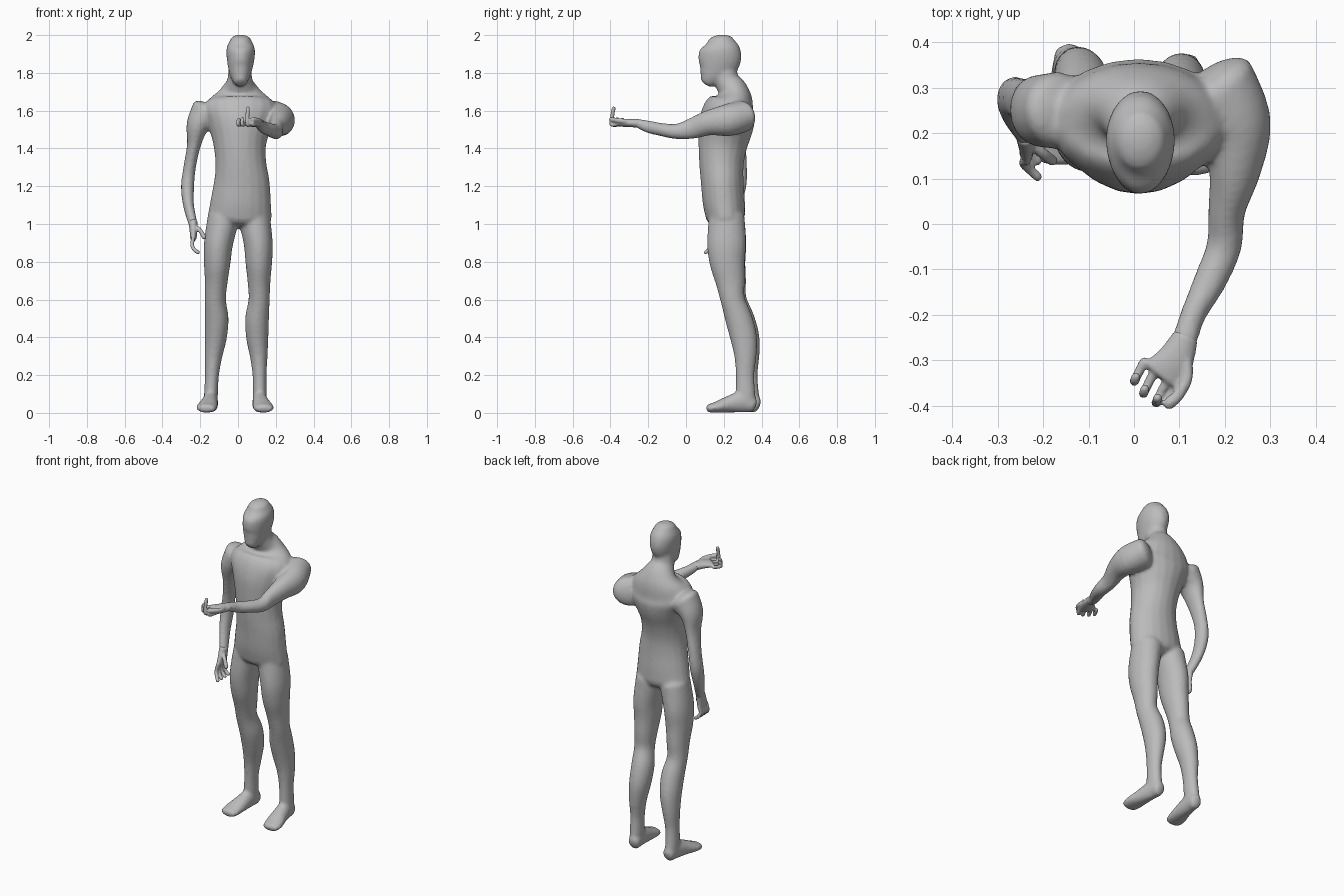
import bpy
import bmesh
import math
from mathutils import Vector

default_cube = bpy.data.objects.get("Cube")
if default_cube:
    bpy.data.objects.remove(default_cube, do_unlink=True)

SIDES = 20
STEPS = 4

# one plain grey for the whole figure
grey = bpy.data.materials.new("plain grey")
grey.use_nodes = True
grey.diffuse_color = (.5, .5, .5, 1)
grey.node_tree.nodes["Principled BSDF"].inputs["Base Color"].default_value = grey.diffuse_color


def smooth_sections(sections):
    """Catmull-Rom interpolation of (x, y, z, half width, half depth)."""
    rows = [Vector(s) for s in sections]
    padded = [rows[0]] + rows + [rows[-1]]
    result = []
    for p, q, r, s in zip(padded, padded[1:], padded[2:], padded[3:]):
        for step in range(STEPS):
            t = step / STEPS
            result.append(q + (r - p) * t / 2
                          + (p * 2 - q * 5 + r * 4 - s) * t * t / 2
                          + (q * 3 - p - r * 3 + s) * t * t * t / 2)
    return result + [rows[-1]]


def add_ring(bm, centre, tangent, width, depth):
    """Ellipse across the tangent; its width lies as near to x as it can."""
    across = Vector((1, 0, 0))
    across = (across - tangent * across.dot(tangent)).normalized()
    up = tangent.cross(across)
    angles = [math.tau * i / SIDES for i in range(SIDES)]
    return [bm.verts.new(centre + across * (width * math.cos(a)) + up * (depth * math.sin(a)))
            for a in angles]


def add_limb(bm, sections, dome=.5):
    """Closed, round-ended loft through the sections."""
    rows = smooth_sections(sections)
    centres = [Vector(row[:3]) for row in rows]
    last = len(rows) - 1
    rings = []

    def add_cap(index, direction, angles):
        row = rows[index]
        tangent = (centres[min(index + 1, last)] - centres[max(index - 1, 0)]).normalized()
        reach = min(row[3], row[4]) * dome * direction
        for a in angles:
            rings.append(add_ring(bm, centres[index] + tangent * (reach * math.sin(a)),
                                  tangent, row[3] * math.cos(a), row[4] * math.cos(a)))

    add_cap(0, -1, (1.4, 1, .5))
    for i, row in enumerate(rows):
        tangent = (centres[min(i + 1, last)] - centres[max(i - 1, 0)]).normalized()
        rings.append(add_ring(bm, centres[i], tangent, row[3], row[4]))
    add_cap(last, 1, (.5, 1, 1.4))

    for low, high in zip(rings, rings[1:]):
        for i in range(SIDES):
            j = (i + 1) % SIDES
            bm.faces.new((low[i], low[j], high[j], high[i]))
    bm.faces.new(rings[0][::-1])
    bm.faces.new(rings[-1])


def add_finger(bm, radius, *points):
    add_limb(bm, [(*p, radius, radius) for p in points], dome=1)


def finish(name, bm, voxel, rounds):
    """Fuse the overlapping lofts into one smooth skin."""
    bmesh.ops.recalc_face_normals(bm, faces=bm.faces)
    mesh = bpy.data.meshes.new(name)
    bm.to_mesh(mesh)
    bm.free()
    mesh.materials.append(grey)
    obj = bpy.data.objects.new(name, mesh)
    bpy.context.collection.objects.link(obj)
    remesh = obj.modifiers.new("Fuse", 'REMESH')
    remesh.mode = 'VOXEL'
    remesh.voxel_size = voxel
    remesh.use_smooth_shade = True
    soften = obj.modifiers.new("Soften", 'SMOOTH')
    soften.factor = .5
    soften.iterations = rounds


body = bmesh.new()

# torso and neck
add_limb(body, [
    (.01, .21, 1.04, .17, .105), (.015, .2, 1.12, .16, .112),
    (.02, .192, 1.22, .148, .113), (.015, .188, 1.32, .135, .118),
    (.01, .195, 1.42, .14, .13), (.01, .212, 1.52, .17, .145),
    (.01, .23, 1.6, .2, .138), (.01, .25, 1.66, .165, .105),
    (.01, .245, 1.71, .105, .08), (.01, .215, 1.76, .068, .066),
    (.01, .2, 1.84, .06, .065)])

# head
add_limb(body, [
    (.012, .112, 1.755, .036, .042), (.012, .13, 1.78, .05, .067),
    (.012, .155, 1.82, .063, .099), (.014, .178, 1.88, .074, .115),
    (.014, .186, 1.93, .075, .102), (.014, .184, 1.97, .058, .07)], dome=.55)

# right arm, hanging
add_limb(body, [
    (-.165, .25, 1.59, .09, .085), (-.213, .25, 1.52, .062, .078),
    (-.233, .262, 1.42, .037, .058), (-.256, .278, 1.3, .033, .046),
    (-.267, .275, 1.2, .035, .045), (-.262, .245, 1.1, .029, .04),
    (-.238, .2, 1, .024, .03)])

# left arm, reaching forward
add_limb(body, [
    (.175, .3, 1.57, .1, .085), (.225, .22, 1.55, .078, .085),
    (.222, .12, 1.535, .058, .067), (.204, .03, 1.505, .041, .055),
    (.198, -.05, 1.49, .039, .041), (.165, -.13, 1.5, .036, .035),
    (.13, -.2, 1.515, .028, .033), (.11, -.26, 1.535, .029, .023)])

# legs and feet: the left pair is mirrored, then moved slightly forward
leg = [
    (-.075, .215, 1.04, .085, .095), (-.103, .217, .9, .077, .103),
    (-.11, .222, .8, .071, .094), (-.115, .24, .7, .061, .079),
    (-.12, .256, .6, .056, .065), (-.113, .29, .5, .063, .072),
    (-.118, .318, .4, .059, .071), (-.13, .33, .3, .047, .059),
    (-.138, .33, .2, .037, .049), (-.143, .335, .1, .037, .052),
    (-.145, .34, .06, .035, .05)]
foot = [
    (-.14, .375, .042, .035, .042), (-.145, .32, .058, .039, .057),
    (-.153, .25, .046, .047, .045), (-.165, .18, .03, .056, .029),
    (-.168, .14, .023, .048, .022)]
for sections in (leg, foot):
    add_limb(body, sections)
    add_limb(body, [(-x + .04 * z - .032, y - .022 * (1 - z), z, w, d)
                    for x, y, z, w, d in sections])
finish("body", body, .009, 7)

# right hand: flat palm, four hanging fingers and a thumb
hand = bmesh.new()
add_limb(hand, [(-.238, .2, 1.01, .024, .03), (-.236, .187, .97, .021, .036),
                (-.236, .175, .925, .017, .044)])
for i in range(4):
    y = .14 + i * .023
    curl = .012 * (3 - i)
    add_finger(hand, .0105, (-.236, y, .93), (-.243, y - .006, .89),
               (-.232, y - curl / 2, .865), (-.212, y - curl, .85))
add_finger(hand, .012, (-.228, .18, .985), (-.2, .155, .965), (-.18, .14, .93))
finish("right_hand", hand, .005, 3)

# left hand: upturned palm, curled fingers, one raised finger and a thumb
hand = bmesh.new()
add_limb(hand, [(.113, -.25, 1.533, .029, .023), (.09, -.3, 1.535, .042, .022),
                (.065, -.335, 1.533, .052, .018)])
for x, y, rise in ((.002, -.338, .03), (.022, -.365, .034),
                   (.05, -.385, .09), (.078, -.388, .03)):
    add_finger(hand, .0105, (x + .02, y + .035, 1.53), (x, y - .005, 1.525),
               (x, y - .005, 1.53 + rise / 2), (x + .002, y + .002, 1.522 + rise))
add_finger(hand, .013, (.112, -.275, 1.54), (.117, -.335, 1.545), (.098, -.375, 1.55),
           (.078, -.395, 1.553))
finish("left_hand", hand, .005, 3)
